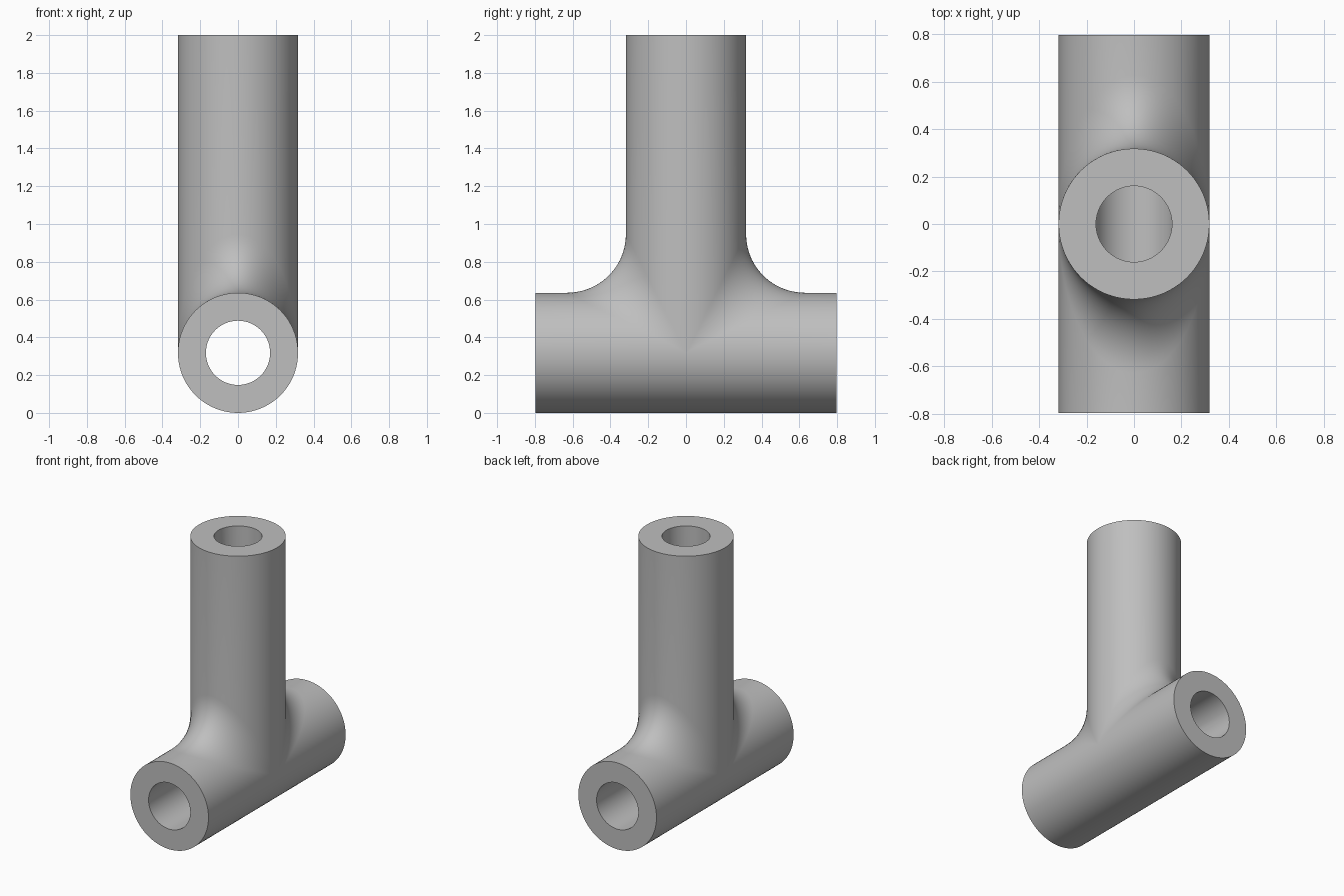
import bpy, bmesh
from math import sin, cos, pi, radians
from mathutils import Vector

cube = bpy.data.objects.get("Cube")
if cube:
    bpy.data.objects.remove(cube, do_unlink=True)

R = 0.318            # outer radius of both tubes, and height of the cross axis
FILLET = 0.31        # radius of the blend between the tubes
HALF = 0.797         # half length of the cross tube
TOP = 2.0
CROSS_BORE, STEM_BORE = 0.17, 0.16
SEG, ARC = 40, 14

metal = bpy.data.materials.new("plain grey")
metal.use_nodes = True
GREY = (0.52, 0.52, 0.52, 1)
metal.diffuse_color = GREY
metal.node_tree.nodes["Principled BSDF"].inputs["Base Color"].default_value = GREY


def column(t):
    """Line down the stem, round the rolling-ball fillet, out along the cross tube."""
    reach = R + FILLET
    x, s = reach * sin(t), reach * max(cos(t), 0)
    ball = Vector((x, s, s))
    a, b = Vector((-x, -s, 0)), Vector((-x, 0, -s))
    angle = a.angle(b)
    points = [Vector((R * sin(t), R * cos(t), TOP - R))]
    for i in range(ARC + 1):
        k = i / ARC
        if angle < 1e-4:
            d = a
        else:
            d = (a * sin((1 - k) * angle) + b * sin(k * angle)) / sin(angle)
        points.append(ball + d * FILLET / reach)
    points.append(Vector((R * sin(t), HALF, R * cos(t))))
    return points


def loft(bm, columns, side):
    grid = [[bm.verts.new((p.x, p.y * side, p.z + R)) for p in c] for c in columns]
    for c0, c1 in zip(grid, grid[1:]):
        for i in range(len(c0) - 1):
            bm.faces.new((c0[i], c0[i + 1], c1[i + 1], c1[i]))


# Solid tee: blended upper walls, then the plain underside, on both sides
bm = bmesh.new()
angles = [-pi / 2 + pi * i / SEG for i in range(SEG + 1)]
upper = [column(t) for t in angles]
under = [[Vector((R * sin(t), y, -R * cos(t))) for y in (0, HALF)] for t in angles]
for side in (1, -1):
    loft(bm, upper, side)
    loft(bm, under, side)
bmesh.ops.remove_doubles(bm, verts=bm.verts, dist=1e-4)
bmesh.ops.dissolve_degenerate(bm, edges=bm.edges, dist=1e-5)
# Flat ends
bmesh.ops.holes_fill(bm, edges=[e for e in bm.edges if e.is_boundary], sides=0)
bmesh.ops.recalc_face_normals(bm, faces=bm.faces)
mesh = bpy.data.meshes.new("pipe_tee")
bm.to_mesh(mesh)
bm.free()
mesh.materials.append(metal)
tee = bpy.data.objects.new("pipe_tee", mesh)
bpy.context.collection.objects.link(tee)


def bore(name, radius, depth, location, rotation=(0, 0, 0)):
    bpy.ops.mesh.primitive_cylinder_add(vertices=64, radius=radius, depth=depth,
                                        location=location, rotation=rotation)
    cutter = bpy.context.object
    cutter.name = name
    cutter.hide_render = True
    cutter.data.materials.append(metal)
    cut = tee.modifiers.new(name, "BOOLEAN")
    cut.operation, cut.solver, cut.object = "DIFFERENCE", "EXACT", cutter
    return cutter


# Bores: straight through the cross tube, and from the top down to meet it
cutters = [bore("cross_bore", CROSS_BORE, 2, (0, 0, R), (radians(90), 0, 0)),
           bore("stem_bore", STEM_BORE, 2, (0, 0, R + 1))]

bpy.ops.object.select_all(action="DESELECT")
tee.select_set(True)
bpy.context.view_layer.objects.active = tee
for name in [m.name for m in tee.modifiers]:
    bpy.ops.object.modifier_apply(modifier=name)
for cutter in cutters:
    bpy.data.objects.remove(cutter, do_unlink=True)
bpy.ops.object.shade_smooth_by_angle(angle=radians(35))
